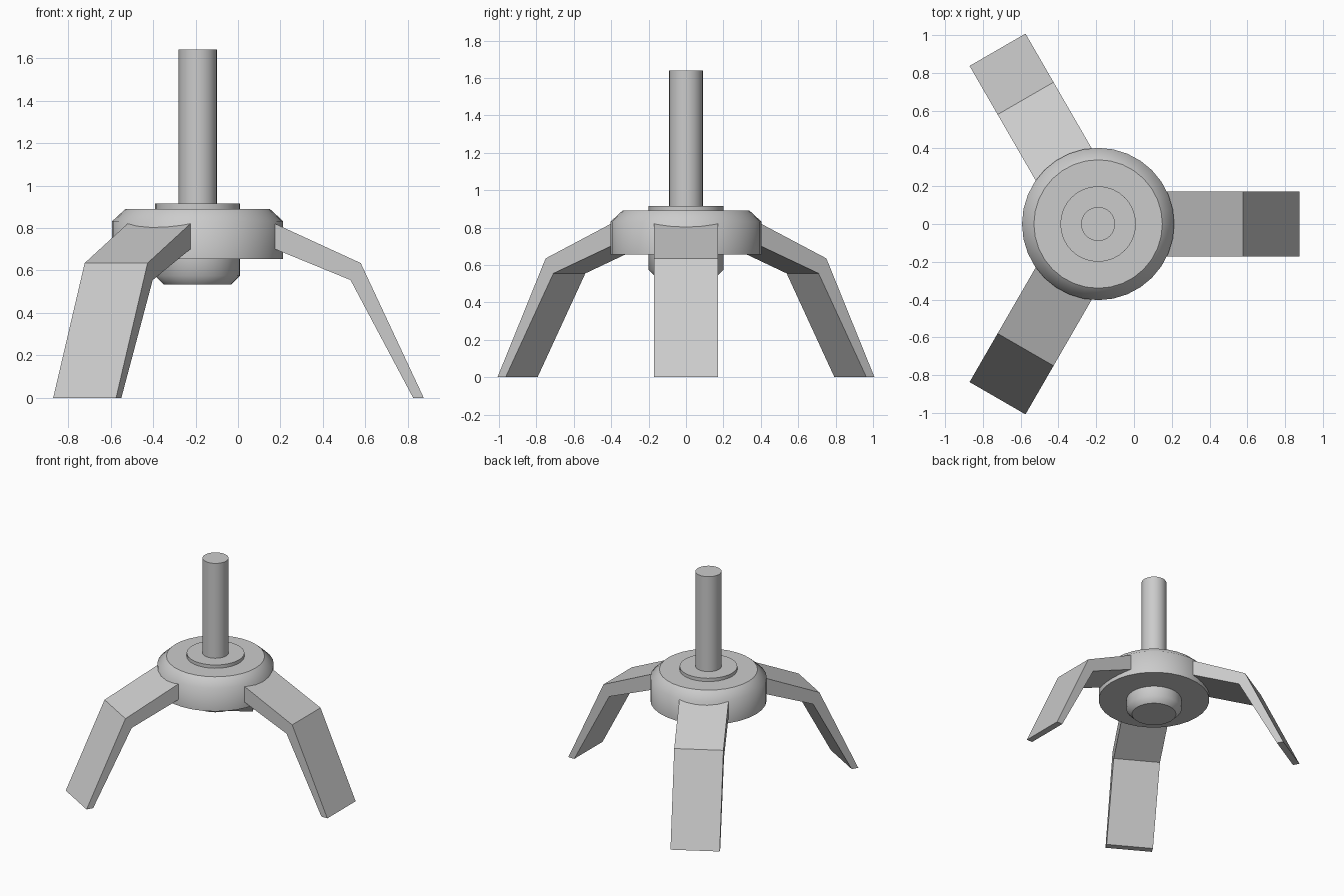
import bpy
import bmesh
import math
from mathutils import Matrix, Vector

cube = bpy.data.objects.get("Cube")
if cube:
    bpy.data.objects.remove(cube, do_unlink=True)

AXIS_X = -0.19
SEGMENTS = 32
LEG_HALF_WIDTH = 0.171

grey = bpy.data.materials.new("light_grey")
grey.use_nodes = True
colour = (0.6, 0.6, 0.6, 1)
grey.diffuse_color = colour
grey.node_tree.nodes["Principled BSDF"].inputs["Base Color"].default_value = colour


def finish(name, bm):
    bmesh.ops.recalc_face_normals(bm, faces=bm.faces)
    mesh = bpy.data.meshes.new(name)
    bm.to_mesh(mesh)
    bm.free()
    mesh.materials.append(grey)
    obj = bpy.data.objects.new(name, mesh)
    obj.location.x = AXIS_X
    bpy.context.collection.objects.link(obj)
    return obj


def turned_part(name, profile):
    """Closed solid of revolution from (radius, height) points, with flat caps."""
    bm = bmesh.new()
    rings = []
    for r, z in profile:
        angles = [math.tau * i / SEGMENTS for i in range(SEGMENTS)]
        rings.append([bm.verts.new((r * math.cos(a), r * math.sin(a), z)) for a in angles])
    for low, high in zip(rings, rings[1:]):
        for i in range(SEGMENTS):
            j = (i + 1) % SEGMENTS
            bm.faces.new((low[i], low[j], high[j], high[i])).smooth = True
    for cap in (rings[0], rings[-1]):
        bm.faces.new(cap)
        for a, b in zip(cap, cap[1:] + cap[:1]):
            bm.edges.get((a, b)).smooth = False
    return finish(name, bm)


def leg(name, angle):
    """Bent flat bar: a side profile extruded across its width."""
    profile = [(0.30, 0.85), (0.768, 0.635), (1.065, 0), (1.015, 0), (0.72, 0.555), (0.30, 0.727)]
    bm = bmesh.new()
    side = bm.faces.new([bm.verts.new((r, -LEG_HALF_WIDTH, z)) for r, z in profile])
    extruded = bmesh.ops.extrude_face_region(bm, geom=[side], use_keep_orig=True)["geom"]
    verts = [v for v in extruded if isinstance(v, bmesh.types.BMVert)]
    bmesh.ops.translate(bm, verts=verts, vec=Vector((0, 2 * LEG_HALF_WIDTH, 0)))
    bm.transform(Matrix.Rotation(angle, 4, "Z"))
    return finish(name, bm)


# Central hub, collar, post and underside boss
turned_part("hub", [(0.403, 0.655), (0.403, 0.832), (0.34, 0.89)])
turned_part("collar", [(0.2, 0.88), (0.2, 0.915)])
turned_part("post", [(0.09, 0.90), (0.09, 1.64)])
turned_part("lower_boss", [(0.16, 0.535), (0.2, 0.575), (0.2, 0.67)])

# Three evenly spaced legs
for index, label in enumerate(("left_leg", "back_leg", "front_leg")):
    leg(label, math.tau * index / 3)
